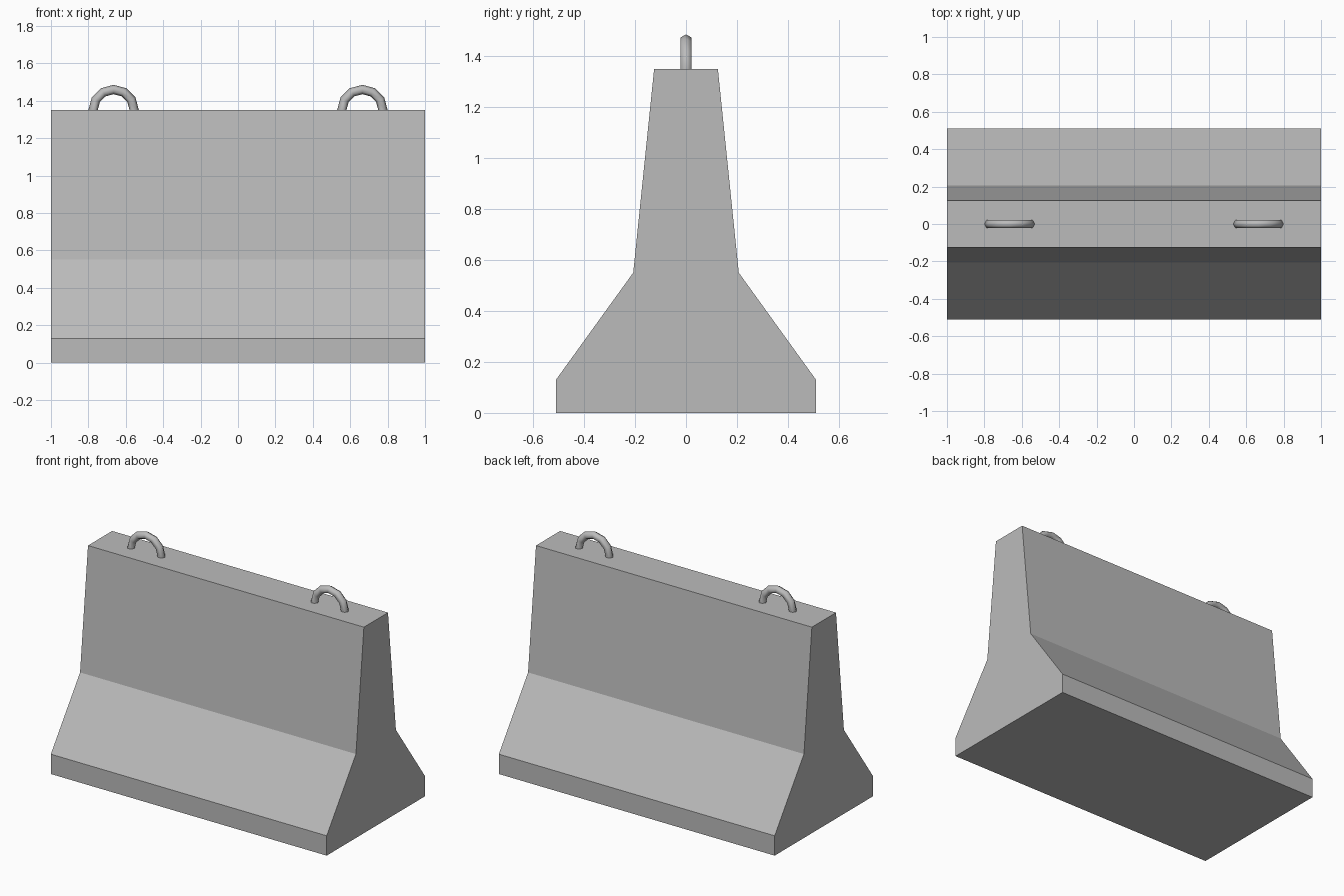
import bpy
import bmesh
import math

cube = bpy.data.objects.get("Cube")
if cube:
    bpy.data.objects.remove(cube, do_unlink=True)


def make_material(name, value):
    mat = bpy.data.materials.new(name)
    mat.use_nodes = True
    color = (value, value, value, 1.0)
    mat.diffuse_color = color
    mat.node_tree.nodes["Principled BSDF"].inputs["Base Color"].default_value = color
    return mat


concrete = make_material("concrete grey", 0.5)

LENGTH = 2.0
TOP = 1.35

# Barrier body: half profile mirrored in y, then extruded along x
half = [(0.51, 0.0), (0.51, 0.13), (0.207, 0.55), (0.125, TOP)]
profile = half + [(-y, z) for y, z in reversed(half)]

bm = bmesh.new()
end = bm.faces.new([bm.verts.new((-LENGTH / 2, y, z)) for y, z in profile])
extruded = bmesh.ops.extrude_face_region(bm, geom=[end])
moved = [v for v in extruded["geom"] if isinstance(v, bmesh.types.BMVert)]
bmesh.ops.translate(bm, verts=moved, vec=(LENGTH, 0, 0))
bmesh.ops.recalc_face_normals(bm, faces=bm.faces)
mesh = bpy.data.meshes.new("barrier_body")
bm.to_mesh(mesh)
bm.free()
mesh.materials.append(concrete)
body = bpy.data.objects.new("barrier_body", mesh)
bpy.context.collection.objects.link(body)

# Lifting loops: rings half sunk into the top face
for name, side in (("left_lifting_loop", 1), ("right_lifting_loop", -1)):
    bpy.ops.mesh.primitive_torus_add(
        location=(side * 0.665, 0, TOP),
        rotation=(math.pi / 2, 0, 0),
        major_segments=12,
        minor_segments=6,
        major_radius=0.11,
        minor_radius=0.025,
    )
    loop = bpy.context.object
    loop.name = name
    loop.data.materials.append(concrete)
    bpy.ops.object.shade_smooth()
